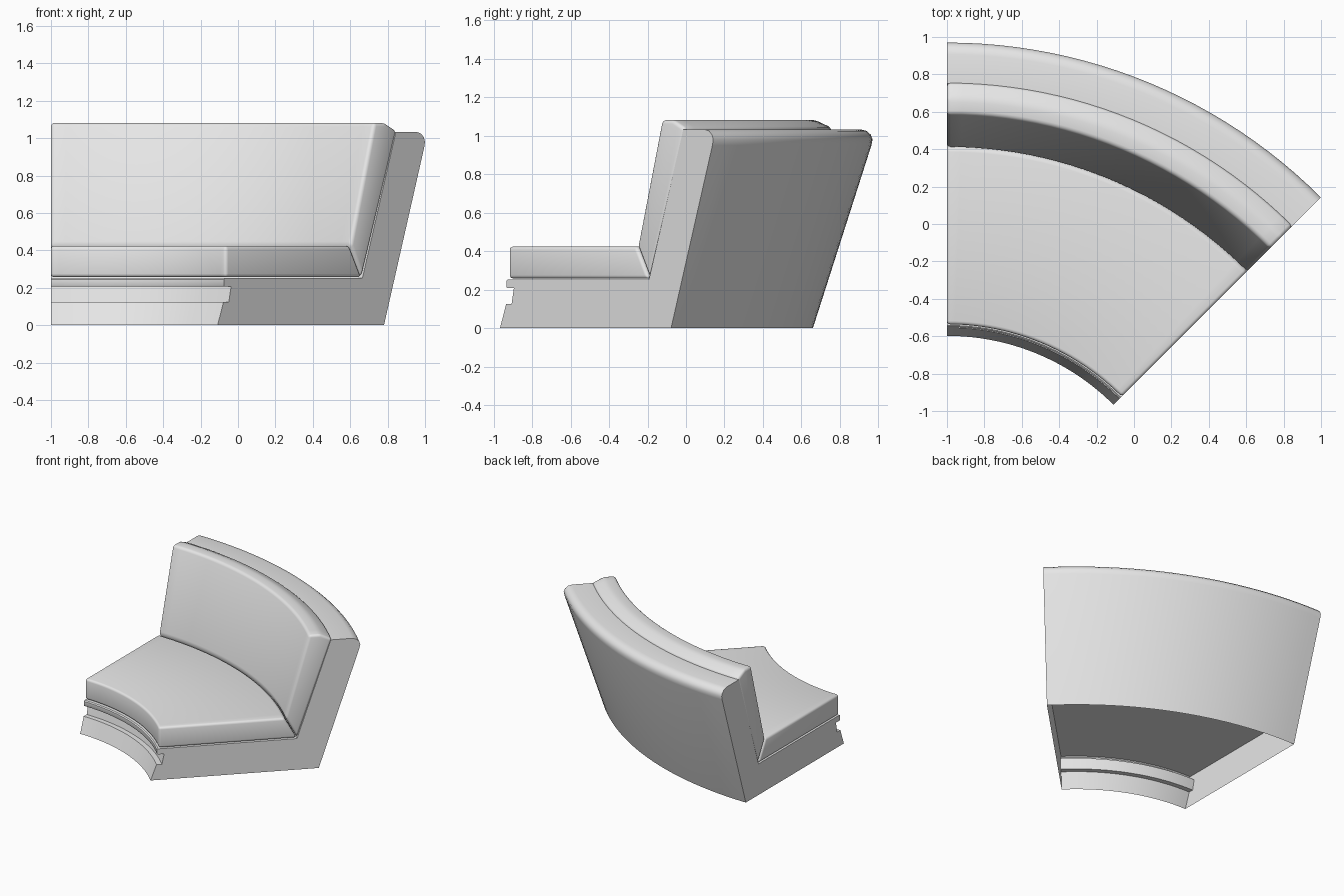
import bpy
import bmesh
from math import sin, cos, radians

cube = bpy.data.objects.get("Cube")
if cube:
    bpy.data.objects.remove(cube, do_unlink=True)

CENTRE_X, CENTRE_Y = -1.0, -1.858   # pivot of the curved bench
SWEEP = radians(45)
STEPS = 24

grey = bpy.data.materials.new("light grey")
grey.use_nodes = True
grey.diffuse_color = (0.8, 0.8, 0.8, 1)
grey.node_tree.nodes["Principled BSDF"].inputs["Base Color"].default_value = (0.8, 0.8, 0.8, 1)


def sweep(name, profile, open_bottom=False, bevel=0.0):
    """Turn a (radius, height) outline around the pivot and cap both ends."""
    bm = bmesh.new()
    rings = []
    for i in range(STEPS + 1):
        a = SWEEP * i / STEPS
        rings.append([bm.verts.new((CENTRE_X + r * sin(a), CENTRE_Y + r * cos(a), z))
                      for r, z in profile])
    n = len(profile)
    for a, b in zip(rings, rings[1:]):
        for j in range(n - 1 if open_bottom else n):
            k = (j + 1) % n
            bm.faces.new((a[j], a[k], b[k], b[j]))
    bm.faces.new(rings[0][::-1])
    bm.faces.new(rings[-1])
    bmesh.ops.recalc_face_normals(bm, faces=bm.faces)
    mesh = bpy.data.meshes.new(name)
    bm.to_mesh(mesh)
    bm.free()
    mesh.materials.append(grey)
    obj = bpy.data.objects.new(name, mesh)
    bpy.context.collection.objects.link(obj)
    bpy.ops.object.select_all(action="DESELECT")
    obj.select_set(True)
    bpy.context.view_layer.objects.active = obj
    if bevel:
        mod = obj.modifiers.new("soft edges", "BEVEL")
        mod.width = bevel
        mod.segments = 3
        mod.limit_method = "ANGLE"
        mod.angle_limit = radians(20)
        bpy.ops.object.modifier_apply(modifier=mod.name)
    bpy.ops.object.shade_smooth_by_angle(angle=radians(35))
    return obj


# Hollow frame: plinth, groove, lip, seat deck, and leaning back; open underneath
sweep("frame", [
    (1.26, 0), (1.305, 0.125), (1.345, 0.125), (1.362, 0.207),
    (1.312, 0.207), (1.308, 0.213), (1.308, 0.245), (1.316, 0.252),
    (2.355, 0.252), (2.608, 1.033),
    (2.765, 1.033), (2.797, 1.025), (2.819, 1.005), (2.828, 0.98), (2.822, 0.95),
    (2.518, 0)], open_bottom=True)

# Seat cushion with a slanted rear edge
sweep("seat_cushion", [
    (1.322, 0.257), (1.322, 0.424), (2.262, 0.424), (2.352, 0.257)], bevel=0.018)

# Back cushion leaning on the frame
sweep("back_cushion", [
    (2.357, 0.258), (2.267, 0.428), (2.445, 1.082), (2.53, 1.082),
    (2.618, 1.04)], bevel=0.02)
